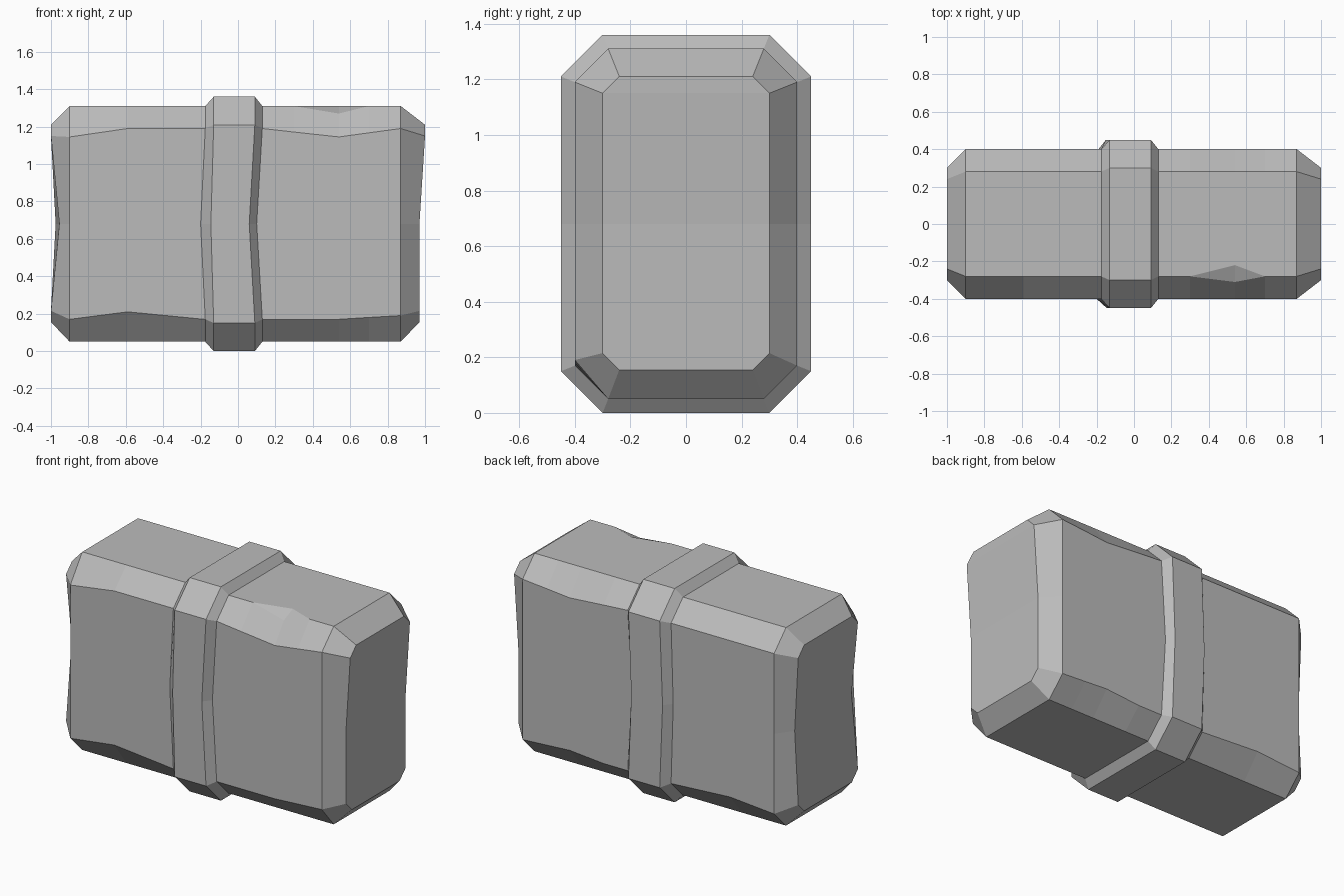
import bpy
import bmesh

if "Cube" in bpy.data.objects:
    bpy.data.objects.remove(bpy.data.objects["Cube"], do_unlink=True)

stone = bpy.data.materials.new("grey stone")
stone.use_nodes = True
GREY = (0.5, 0.5, 0.5, 1)
stone.diffuse_color = GREY
stone.node_tree.nodes["Principled BSDF"].inputs["Base Color"].default_value = GREY

MID = 0.68


def ring(x, depth=0.4, cut=0.12, base=0.05, top=1.31, low=(0, 0), high=(0, 0),
         waist=(0, 0), foot=0, dent=False):
    """Chamfered cross-section at x; (front, back) pairs offset the shoulders and waist."""
    halves = []
    for i, s in enumerate((-1, 1)):
        crest = (x, s * (depth - cut), top)
        lip = crest
        if dent and s < 0:
            crest = (x, -0.22, top)
            lip = (x, -0.31, 1.27)
        halves.append([
            (x + foot, s * (depth - cut), base),
            (x + foot, s * depth, base + cut + low[i]),
            (x + waist[i], s * depth, MID),
            (x, s * depth, top - cut + high[i]),
            lip,
            crest,
        ])
    return halves


def loft(name, rings, capped):
    """Skin a row of cross-sections, optionally closing the ends with strips."""
    bm = bmesh.new()
    rows = [[[bm.verts.new(p) for p in half] for half in r] for r in rings]
    loops = [front + back[::-1] for front, back in rows]
    for a, b in zip(loops, loops[1:]):
        for i in range(len(a)):
            j = (i + 1) % len(a)
            bm.faces.new((a[i], a[j], b[j], b[i]))
    if capped:
        for front, back in (rows[0], rows[-1]):
            for i in range(len(front) - 1):
                bm.faces.new((front[i], front[i + 1], back[i + 1], back[i]))
    bmesh.ops.remove_doubles(bm, verts=bm.verts, dist=0.0005)
    bmesh.ops.recalc_face_normals(bm, faces=bm.faces)
    mesh = bpy.data.meshes.new(name)
    bm.to_mesh(mesh)
    bm.free()
    mesh.materials.append(stone)
    obj = bpy.data.objects.new(name, mesh)
    bpy.context.collection.objects.link(obj)
    return obj


# Chiselled block with uneven shoulders, bevelled ends and a chipped top edge
end = dict(depth=0.3, cut=0.06, base=0.155, top=1.21)
loft("stone_block", [
    ring(-1.0, waist=(0.045, 0.025), **end),
    ring(-0.9, high=(-0.045, 0)),
    ring(-0.59, low=(0.04, 0.025)),
    ring(-0.18),
    ring(0.13),
    ring(0.3, high=(-0.019, -0.012)),
    ring(0.54, high=(-0.045, -0.03), low=(0, 0.02), dent=True),
    ring(0.7, high=(-0.023, -0.015), low=(0.01, 0.01)),
    ring(0.87, low=(0.02, 0)),
    ring(1.0, waist=(-0.03, -0.03), foot=-0.03, **end),
], capped=True)

# Raised band around the block, bowed sideways at the waist
raised = dict(depth=0.45, cut=0.15, base=0, top=1.36)
loft("raised_band", [
    ring(-0.175, waist=(-0.025, -0.015)),
    ring(-0.13, waist=(-0.015, -0.02), **raised),
    ring(0.09, waist=(-0.03, -0.02), **raised),
    ring(0.13, waist=(-0.03, -0.03)),
], capped=False)
